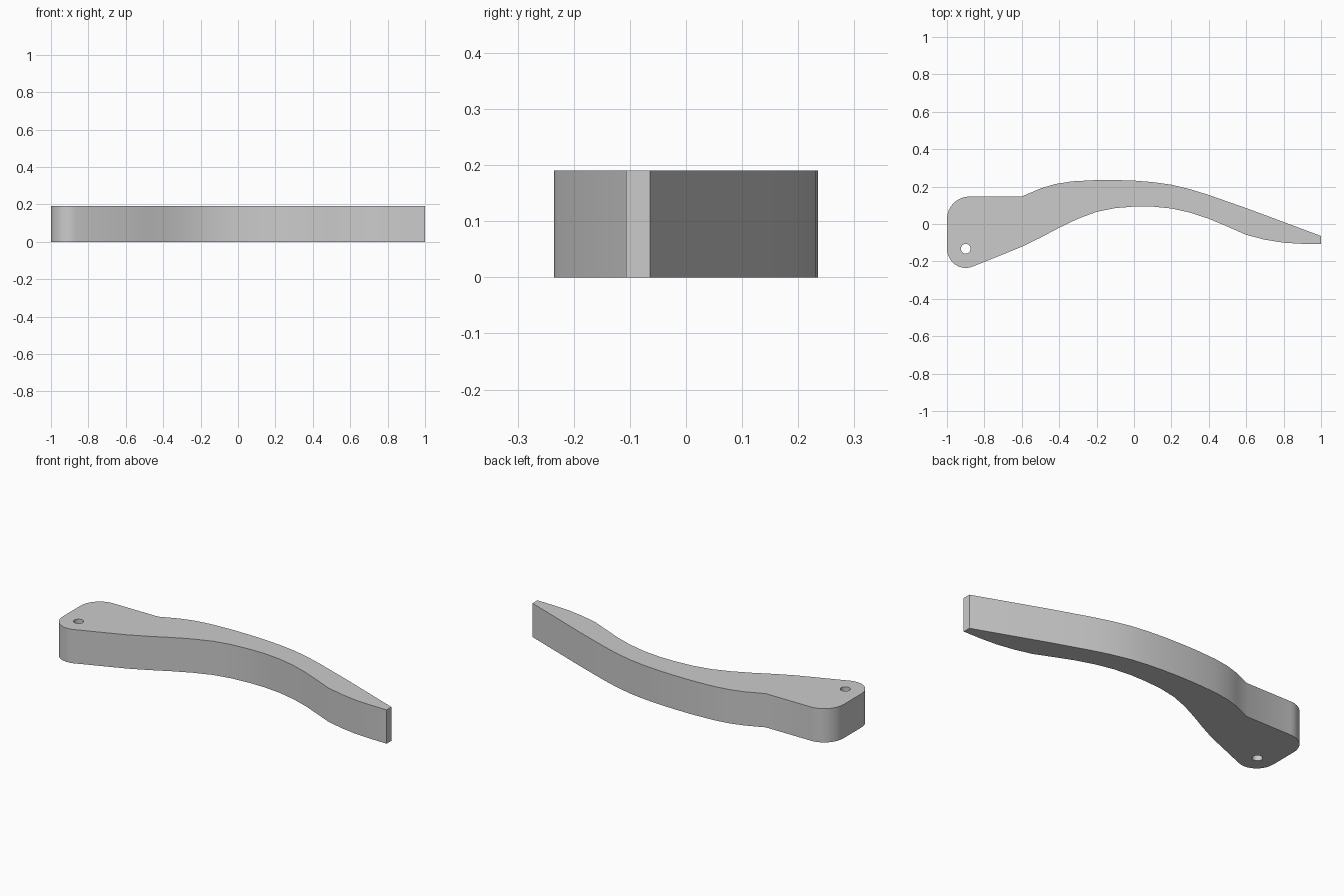
import bpy
import bmesh
import math
from mathutils import Vector

HEIGHT = 0.19
PIVOT = Vector((-0.9, -0.132))

cube = bpy.data.objects.get("Cube")
if cube:
    bpy.data.objects.remove(cube, do_unlink=True)

grey = bpy.data.materials.new("plain grey")
grey.use_nodes = True
colour = (0.6, 0.6, 0.6, 1)
grey.diffuse_color = colour
grey.node_tree.nodes["Principled BSDF"].inputs["Base Color"].default_value = colour


def arc(centre, rx, ry, start, end, steps):
    """Points along an elliptical arc, angles in degrees."""
    points = []
    for i in range(steps + 1):
        a = math.radians(start + (end - start) * i / steps)
        points.append((centre[0] + rx * math.cos(a), centre[1] + ry * math.sin(a)))
    return points


def prism(name, outline, bottom, top):
    """Extrude a closed flat outline into a solid."""
    bm = bmesh.new()
    base = bm.faces.new([bm.verts.new((x, y, bottom)) for x, y in outline])
    result = bmesh.ops.extrude_face_region(bm, geom=[base], use_keep_orig=True)
    moved = [v for v in result["geom"] if isinstance(v, bmesh.types.BMVert)]
    bmesh.ops.translate(bm, verts=moved, vec=(0, 0, top - bottom))
    bmesh.ops.recalc_face_normals(bm, faces=bm.faces)
    mesh = bpy.data.meshes.new(name)
    bm.to_mesh(mesh)
    bm.free()
    mesh.materials.append(grey)
    obj = bpy.data.objects.new(name, mesh)
    bpy.context.collection.objects.link(obj)
    return obj


# Back edge of the arm, from the head to the tip
back_edge = [
    (-0.6, 0.147), (-0.5, 0.19), (-0.42, 0.214), (-0.33, 0.228), (-0.2, 0.235),
    (-0.1, 0.235), (0, 0.232), (0.1, 0.224), (0.2, 0.21), (0.3, 0.186),
    (0.4, 0.155), (0.6, 0.085), (1, -0.064),
]
# Front edge of the arm, from the tip back to the head
front_edge = [
    (1, -0.107), (0.9, -0.106), (0.8, -0.1), (0.7, -0.084), (0.6, -0.058),
    (0.5, -0.014), (0.4, 0.028), (0.3, 0.061), (0.2, 0.083), (0.1, 0.093),
    (0, 0.093), (-0.1, 0.085), (-0.2, 0.065), (-0.3, 0.028), (-0.4, -0.02),
    (-0.5, -0.073), (-0.6, -0.122),
]
# Rounded corners of the head
front_corner = arc(PIVOT, 0.1, 0.103, -70, -180, 10)
back_corner = arc((-0.88, 0.027), 0.12, 0.12, 180, 90, 8)

lever = prism("lever_arm", back_edge + front_edge + front_corner + back_corner, 0, HEIGHT)

# Pivot hole through the head
cutter = prism("pivot_hole_cutter", arc(PIVOT, 0.026, 0.026, 0, 345, 23), -0.1, HEIGHT + 0.1)
cutter.hide_render = True
cutter.hide_viewport = True
hole = lever.modifiers.new("pivot_hole", "BOOLEAN")
hole.operation = "DIFFERENCE"
hole.solver = "EXACT"
hole.object = cutter

# Apply the hole, then shade the curved walls smooth
bpy.ops.object.select_all(action="DESELECT")
lever.select_set(True)
bpy.context.view_layer.objects.active = lever
bpy.ops.object.modifier_apply(modifier=hole.name)
bpy.data.objects.remove(cutter, do_unlink=True)
bpy.ops.object.shade_smooth_by_angle(angle=math.radians(30))
